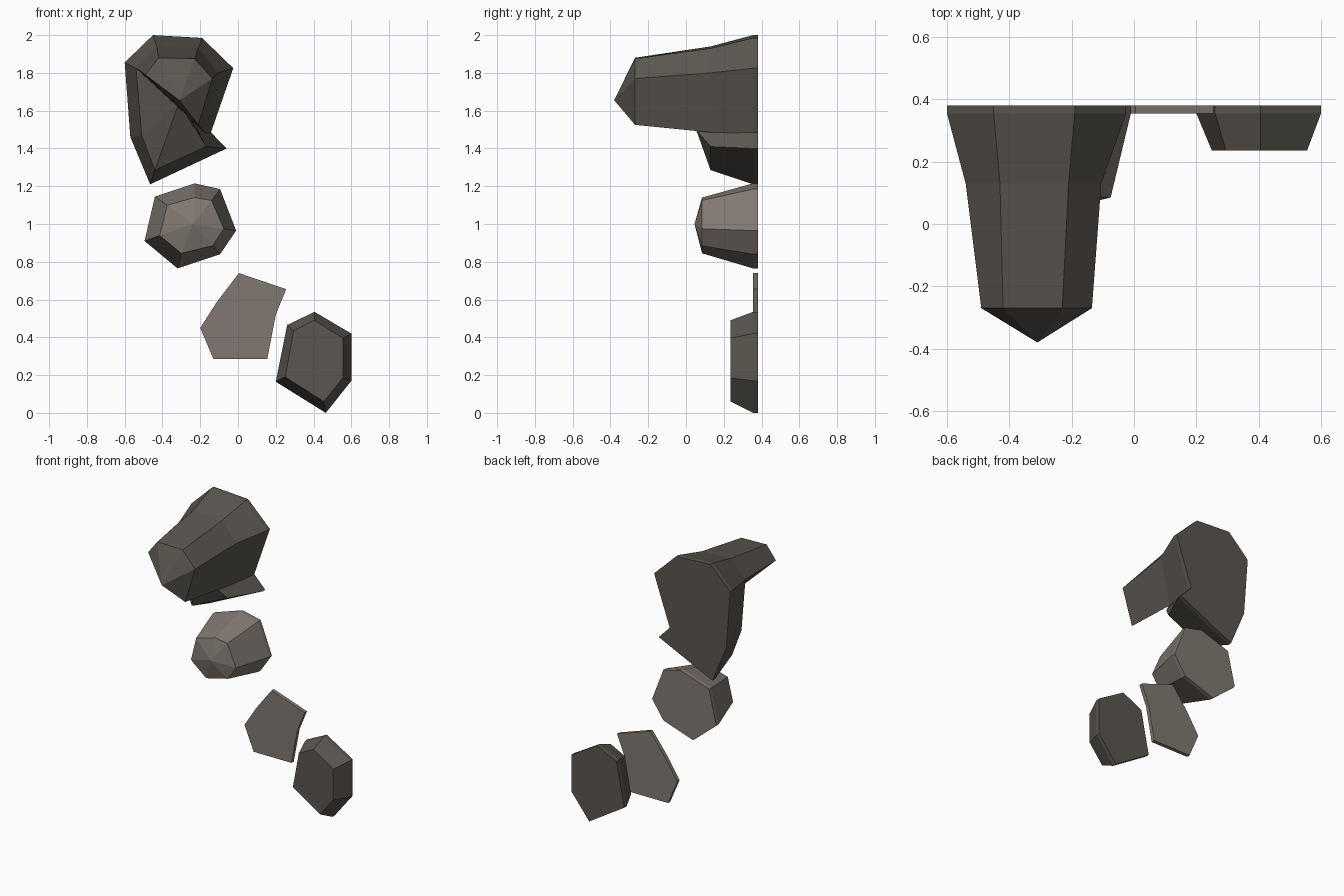
import bpy
import bmesh

cube = bpy.data.objects.get("Cube")
if cube:
    bpy.data.objects.remove(cube, do_unlink=True)


def material(name, rgb):
    mat = bpy.data.materials.new(name)
    mat.use_nodes = True
    mat.diffuse_color = (*rgb, 1)
    mat.node_tree.nodes["Principled BSDF"].inputs["Base Color"].default_value = (*rgb, 1)
    return mat


dark = material("dark stone", (0.105, 0.094, 0.08))
light = material("light stone", (0.22, 0.19, 0.165))

BACK, RIM = 0.38, 0.355


def rock(name, mat, outline, rings=(), apex=None):
    """Loft an (x, z) outline on the wall through (x, y, z) rings to a flat or pointed front."""
    bm = bmesh.new()
    loops = [[(x, y, z) for x, z in outline] for y in (BACK, RIM)]
    loops += rings
    loops = [[bm.verts.new(p) for p in loop] for loop in loops]
    n = len(outline)
    bm.faces.new(loops[0])
    for a, b in zip(loops, loops[1:]):
        for i in range(n):
            j = (i + 1) % n
            bm.faces.new((a[i], a[j], b[j], b[i]))
    last = loops[-1]
    if apex:
        tip = bm.verts.new(apex)
        for i in range(n):
            bm.faces.new((last[i], last[(i + 1) % n], tip))
    else:
        bm.faces.new(last)
    bmesh.ops.recalc_face_normals(bm, faces=bm.faces)
    mesh = bpy.data.meshes.new(name)
    bm.to_mesh(mesh)
    bm.free()
    mesh.materials.append(mat)
    obj = bpy.data.objects.new(name, mesh)
    bpy.context.collection.objects.link(obj)
    return obj


def ring(y, points):
    return [(x, y, z) for x, z in points]


# Long protruding rock at the top
rock("top_rock", dark,
     [(-0.60, 1.855), (-0.45, 2.0), (-0.19, 1.985), (-0.025, 1.825), (-0.145, 1.48)],
     [ring(0.13, [(-0.54, 1.825), (-0.43, 1.94), (-0.21, 1.93), (-0.105, 1.80), (-0.18, 1.485)]),
      ring(-0.27, [(-0.49, 1.79), (-0.42, 1.88), (-0.23, 1.875), (-0.135, 1.77), (-0.21, 1.525)])],
     (-0.31, -0.38, 1.655))

# Shallow ridged wedge beneath it
rock("lower_wedge", dark,
     [(-0.60, 1.855), (-0.57, 1.46), (-0.465, 1.21), (-0.06, 1.40), (-0.145, 1.487)],
     [[(-0.54, 0.13, 1.825), (-0.51, 0.13, 1.47), (-0.44, 0.13, 1.285),
       (-0.17, 0.13, 1.41), (-0.21, 0.06, 1.49)]],
     (-0.31, 0.0, 1.65))

# Rounded rock with a blunt tip
rock("middle_rock", light,
     [(-0.495, 0.91), (-0.44, 1.145), (-0.23, 1.215), (-0.095, 1.185),
      (-0.01, 0.965), (-0.095, 0.84), (-0.32, 0.765)],
     [ring(0.085, [(-0.415, 0.94), (-0.375, 1.10), (-0.23, 1.14), (-0.14, 1.125),
                   (-0.075, 0.975), (-0.135, 0.885), (-0.30, 0.845)])],
     (-0.24, 0.045, 1.0))

# Thin flat slab
rock("flat_slab", light,
     [(0.005, 0.74), (0.255, 0.655), (0.20, 0.52), (0.155, 0.285),
      (-0.13, 0.285), (-0.20, 0.45), (-0.11, 0.59)])

# Bevelled block at the bottom
rock("bottom_block", dark,
     [(0.20, 0.165), (0.26, 0.465), (0.405, 0.535), (0.60, 0.42), (0.60, 0.17), (0.465, 0.0)],
     [ring(0.235, [(0.25, 0.19), (0.295, 0.435), (0.405, 0.49),
                   (0.555, 0.395), (0.555, 0.185), (0.455, 0.06)])])
